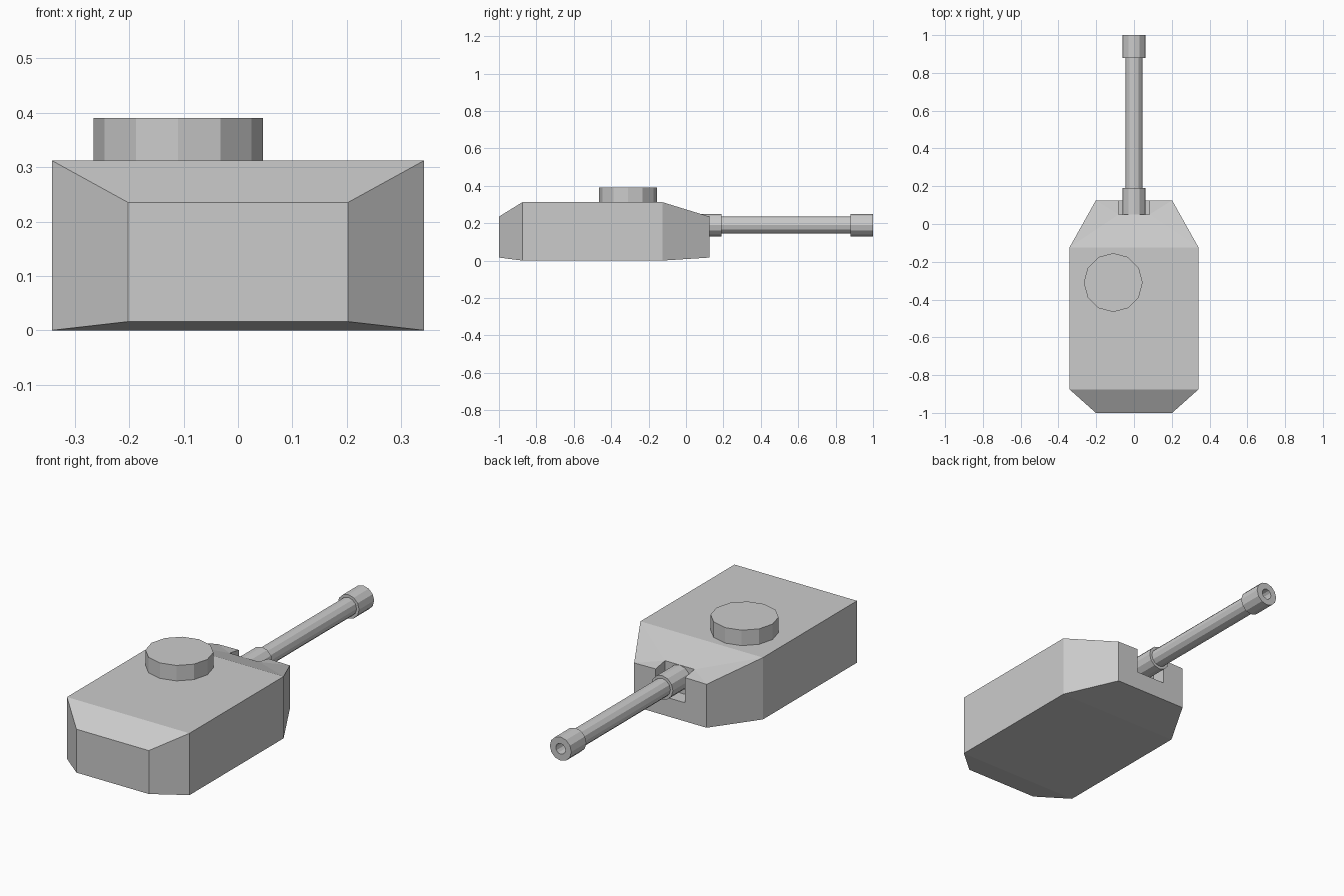
import bpy, bmesh, math

if "Cube" in bpy.data.objects:
    bpy.data.objects.remove(bpy.data.objects["Cube"])

grey = bpy.data.materials.new("light grey")
grey.diffuse_color = (0.6, 0.6, 0.6, 1)
grey.use_nodes = True
grey.node_tree.nodes["Principled BSDF"].inputs["Base Color"].default_value = grey.diffuse_color


def finish(name, bm):
    bmesh.ops.recalc_face_normals(bm, faces=bm.faces[:])
    me = bpy.data.meshes.new(name)
    bm.to_mesh(me)
    bm.free()
    me.materials.append(grey)
    ob = bpy.data.objects.new(name, me)
    bpy.context.collection.objects.link(ob)
    return ob


def lathe(name, profile, centre, axis, sides=12):
    """Spin (distance along axis, radius) pairs around the y or z axis."""
    bm = bmesh.new()
    rings = []
    for d, r in profile:
        ring = []
        for i in range(sides):
            a = 2 * math.pi * i / sides
            u, v = r * math.cos(a), r * math.sin(a)
            p = (u, d, v) if axis == "y" else (u, v, d)
            ring.append(bm.verts.new([c + q for c, q in zip(centre, p)]))
        rings.append(ring)
    for a, b in zip(rings, rings[1:]):
        for i in range(sides):
            j = (i + 1) % sides
            bm.faces.new((a[i], a[j], b[j], b[i]))
    bm.faces.new(rings[0])
    bm.faces.new(rings[-1])
    return finish(name, bm)


# turret shell: four cross-sections, tapered at both ends, with a gun notch at y+
bm = bmesh.new()
W, E, N = 0.342, 0.202, 0.082          # half widths: middle, ends, notch
TOP, LOW, FLOOR = 0.312, 0.016, 0.11   # roof, raised end edge, notch floor
half = {
    "r0b": (E, -1, LOW), "r0t": (E, -1, 0.235),
    "r1b": (W, -0.875, 0), "r1t": (W, -0.875, TOP),
    "r2b": (W, -0.125, 0), "r2t": (W, -0.125, TOP),
    "r3b": (E, 0.125, LOW), "r3t": (E, 0.125, 0.235),
    "nft": (N, 0.125, 0.237), "nfb": (N, 0.125, FLOOR),
    "nbt": (N, 0.05, 0.25), "nbb": (N, 0.05, FLOOR),
}
v = [{k: bm.verts.new((s * x, y, z)) for k, (x, y, z) in half.items()} for s in (1, -1)]
# faces on each side
for m in v:
    for names in ("r0b r1b r1t r0t", "r1b r2b r2t r1t", "r2b r3b r3t r2t",
                  "r2t r3t nbt", "r3t nft nbt", "nft nfb nbb nbt",
                  "r3b nfb nft r3t"):
        bm.faces.new([m[n] for n in names.split()])
# faces that bridge both sides
for a, b in (("r0b", "r0t"), ("r0t", "r1t"), ("r1t", "r2t"), ("r2t", "nbt"),
             ("nbt", "nbb"), ("nbb", "nfb"), ("nfb", "r3b"), ("r3b", "r2b"),
             ("r2b", "r1b"), ("r1b", "r0b")):
    bm.faces.new((v[0][a], v[0][b], v[1][b], v[1][a]))
finish("turret_shell", bm)

# hatch on the roof
lathe("roof_hatch", [(0.312, 0.156), (0.39, 0.156)], (-0.11, -0.31, 0), "z")

# gun barrel with base sleeve, muzzle collar and bore
lathe("gun_barrel", [(0.05, 0.06), (0.19, 0.06), (0.19, 0.046), (0.88, 0.046),
                     (0.88, 0.06), (1.0, 0.06), (1.0, 0.027), (0.88, 0.027)],
      (0, 0, 0.19), "y")
